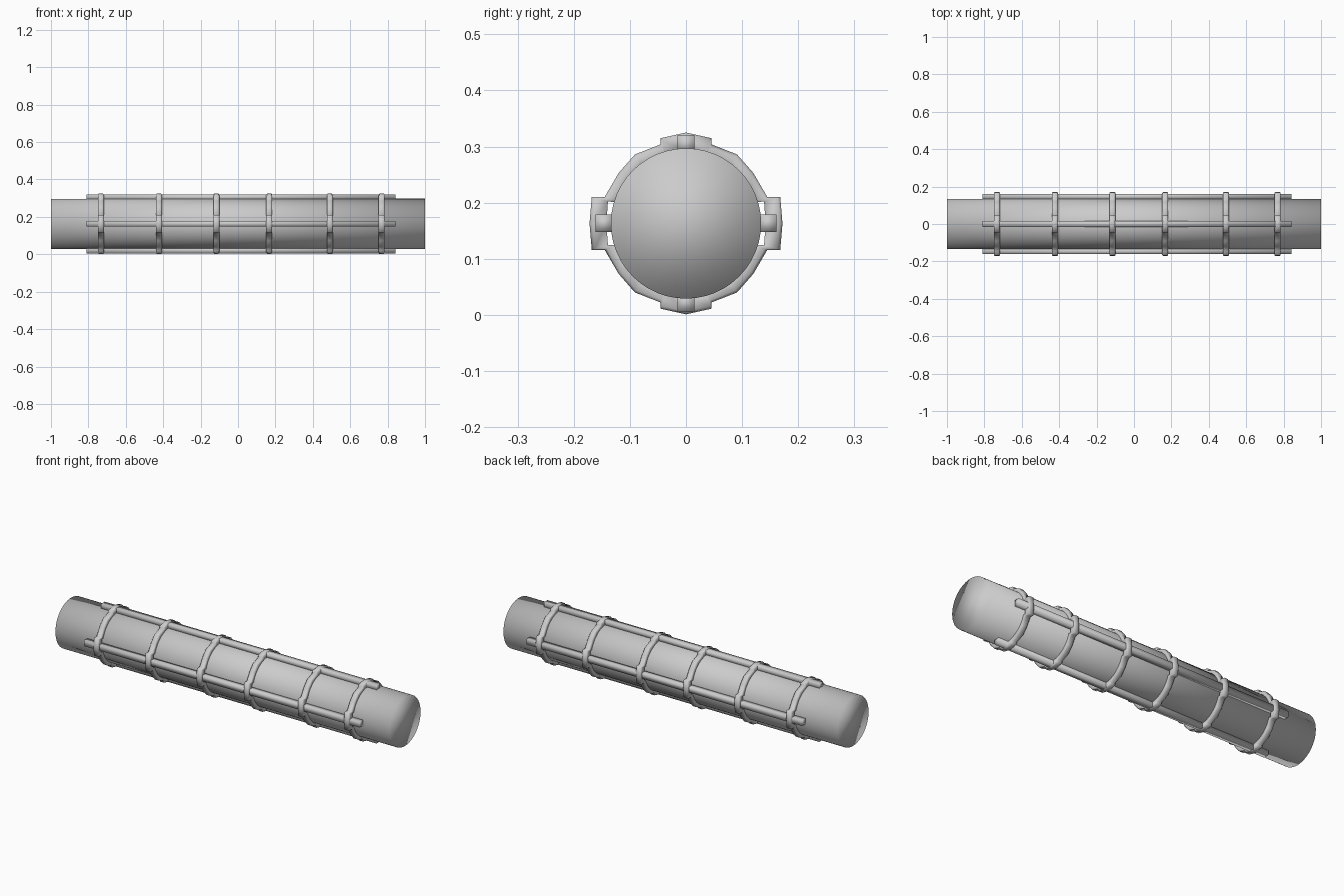
import bpy, bmesh
from math import pi
from mathutils import Matrix

if "Cube" in bpy.data.objects:
    bpy.data.objects.remove(bpy.data.objects["Cube"])

CZ = 0.163      # height of the tube axis


def finish(name, bm):
    bmesh.ops.recalc_face_normals(bm, faces=bm.faces)
    for f in bm.faces:
        f.smooth = True
    me = bpy.data.meshes.new(name)
    bm.to_mesh(me)
    bm.free()
    ob = bpy.data.objects.new(name, me)
    bpy.context.collection.objects.link(ob)
    return ob


# main tube, flat capped and smooth shaded
bm = bmesh.new()
bmesh.ops.create_cone(bm, cap_ends=True, segments=48, radius1=0.134, radius2=0.134, depth=2,
                      matrix=Matrix.Translation((0, 0, CZ)) @ Matrix.Rotation(pi / 2, 4, 'Y'))
finish("main_tube", bm)

# four long rods resting on the tube
for name, y, z in (("rod_top", 0, 0.142), ("rod_bottom", 0, -0.142),
                   ("rod_front", -0.146, 0), ("rod_back", 0.146, 0)):
    bm = bmesh.new()
    bmesh.ops.create_cube(bm, size=1, matrix=Matrix.Translation((0.016, y, CZ + z))
                          @ Matrix.Diagonal((1.65, 0.031, 0.031, 1)))
    finish(name, bm)

# clamp ring outline: one quarter, stepping out over the rods, then mirrored
quarter = [(0, 0.162), (0.045, 0.152), (0.045, 0.141), (0.091, 0.123),
           (0.12, 0.09), (0.145, 0.047), (0.168, 0.047), (0.172, 0)]
half = quarter + [(y, -z) for y, z in quarter[-2::-1]]
outline = half + [(-y, z) for y, z in half[-2:0:-1]]

# rounded-edge cross-section: offset along x, inset toward the axis
section = [(-0.016, 0.03), (-0.016, 0.005), (-0.011, 0), (0.011, 0), (0.016, 0.005), (0.016, 0.03)]


def clamp_ring(name, x):
    bm = bmesh.new()
    loops = []
    for y, z in outline:
        r = (y * y + z * z) ** 0.5
        loops.append([bm.verts.new((x + dx, y * (1 - d / r), CZ + z * (1 - d / r)))
                      for dx, d in section])
    for i, a in enumerate(loops):
        b = loops[(i + 1) % len(loops)]
        for k in range(len(section)):
            j = (k + 1) % len(section)
            bm.faces.new((a[k], a[j], b[j], b[k]))
    finish(name, bm)


for i, x in enumerate((-0.733, -0.423, -0.116, 0.167, 0.491, 0.768)):
    clamp_ring(f"clamp_ring_{i + 1}", x)
